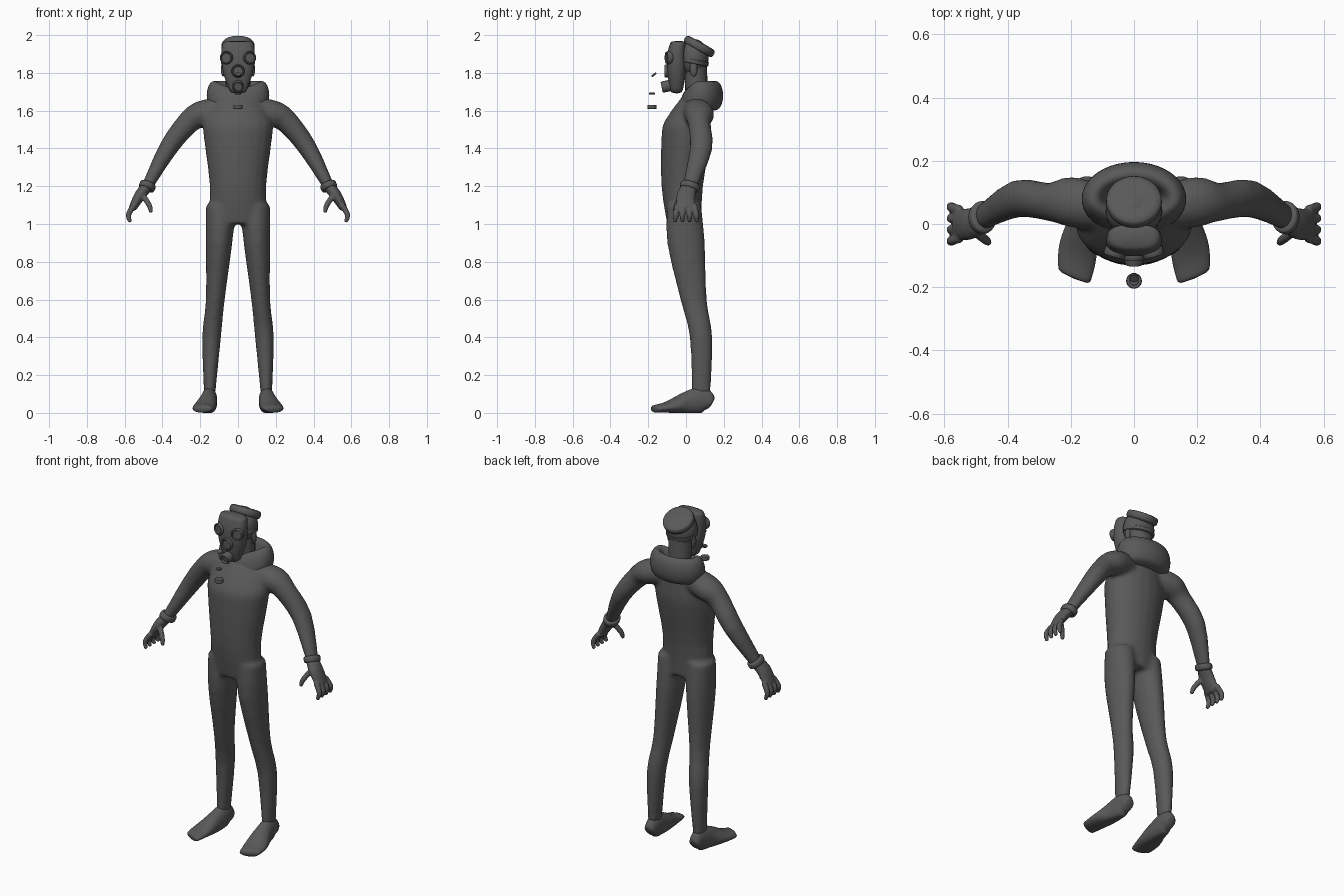
import bpy
import bmesh
import math
from mathutils import Matrix, Vector

cube = bpy.data.objects.get("Cube")
if cube:
    bpy.data.objects.remove(cube, do_unlink=True)

shade = 0.1
colour = (shade, shade, shade, 1)
grey = bpy.data.materials.new("dark_grey")
grey.use_nodes = True
grey.diffuse_color = colour
grey.node_tree.nodes["Principled BSDF"].inputs["Base Color"].default_value = colour

X_AXIS, Y_AXIS, Z_AXIS = Matrix.Identity(3)


def spline(keys, steps):
    """Pass a smooth curve through the key rings, radii included."""
    keys = [Vector(key) for key in keys]
    padded = [keys[0], *keys, keys[-1]]
    result = []
    for a, b, c, d in zip(padded, padded[1:], padded[2:], padded[3:]):
        for step in range(steps):
            t = step / steps
            result.append(b + (c - a) * t / 2
                          + (a * 2 - b * 5 + c * 4 - d) * t ** 2 / 2
                          + (b * 3 - c * 3 + d - a) * t ** 3 / 2)
    return result + [keys[-1]]


def rounded(value, power):
    return math.copysign(abs(value) ** power, value)


def loft(bm, keys, ref=Y_AXIS, axis=None, sides=20, power=1, steps=3):
    """Skin rings along a path; a key is x, y, z, radius along ref, radius across."""
    points = spline(keys, steps)
    centres = [point.to_3d() for point in points]
    rings = []
    for i, point in enumerate(points):
        before = centres[max(i - 1, 0)]
        after = centres[min(i + 1, len(centres) - 1)]
        tangent = (axis or after - before).normalized()
        along = (ref - tangent * ref.dot(tangent)).normalized()
        across = along.cross(tangent)
        ring = []
        for side in range(sides):
            angle = math.tau * side / sides
            u = rounded(math.cos(angle), power) * point[3]
            v = rounded(math.sin(angle), power) * point[4]
            ring.append(bm.verts.new(centres[i] + along * u + across * v))
        rings.append(ring)
    for low, high in zip(rings, rings[1:]):
        for side in range(sides):
            following = (side + 1) % sides
            bm.faces.new((low[side], low[following], high[following], high[side]))
    bm.faces.new(reversed(rings[0]))
    bm.faces.new(rings[-1])


def puck(bm, centre, direction, radius, height, squash=1, lens=False):
    """Short disc with bevelled rims and, for a lens, a recessed face."""
    axis = Vector(direction).normalized()
    profile = [(0, .9), (.2, 1), (.8, 1), (1, .9)]
    if lens:
        profile += [(1, .8), (.8, .7)]
    keys = []
    for level, scale in profile:
        place = Vector(centre) + axis * height * (level - .5)
        keys.append((*place, radius * scale, radius * scale * squash))
    loft(bm, keys, ref=X_AXIS, axis=axis, steps=1)


def ellipsoid(bm, centre, radii):
    matrix = Matrix.LocRotScale(Vector(centre), None, Vector(radii))
    bmesh.ops.create_uvsphere(bm, u_segments=24, v_segments=12, radius=1, matrix=matrix)


def finger(bm, root, joint, tip):
    thick, thin = .015, .01
    loft(bm, [(*root, thick, thick), (*joint, thick, thick), (*tip, thin, thin)], sides=10)


def finish(name, bm, mirror=False, voxel=0, subsurf=False):
    bmesh.ops.recalc_face_normals(bm, faces=bm.faces)
    mesh = bpy.data.meshes.new(name)
    bm.to_mesh(mesh)
    bm.free()
    mesh.materials.append(grey)
    part = bpy.data.objects.new(name, mesh)
    bpy.context.collection.objects.link(part)
    bpy.ops.object.select_all(action="DESELECT")
    part.select_set(True)
    bpy.context.view_layer.objects.active = part
    if voxel or subsurf:
        bpy.ops.object.shade_smooth()
    else:
        bpy.ops.object.shade_smooth_by_angle()
    if mirror:
        modifier = part.modifiers.new("mirror", "MIRROR")
        modifier.use_mirror_merge = False
    if voxel:
        modifier = part.modifiers.new("blend", "REMESH")
        modifier.voxel_size = voxel
        modifier.use_smooth_shade = True
        modifier = part.modifiers.new("relax", "SMOOTH")
        modifier.iterations = 5
    if subsurf:
        part.modifiers.new("round", "SUBSURF")


# Suit: torso, leg and arm blended into one skin
wrist = Vector((.48, .02, 1.2))
bm = bmesh.new()
loft(bm, [(0, -.01, 1, .09, .16), (0, -.02, 1.2, .11, .15), (0, 0, 1.45, .13, .18),
          (0, .01, 1.55, .12, .18), (0, .06, 1.7, .06, .1)], axis=Z_AXIS)
loft(bm, [(.09, -.01, 1.1, .09, .08), (.1, 0, .9, .1, .07), (.12, .04, .6, .07, .05),
          (.14, .08, .4, .06, .05), (.15, .08, .1, .05, .03)], axis=Z_AXIS)
loft(bm, [(.1, .05, 1.6, .07, .07), (.2, .07, 1.58, .08, .07), (.27, .07, 1.53, .06, .06),
          (.37, .08, 1.4, .06, .05), (*wrist, .04, .03)])
finish("suit", bm, mirror=True, voxel=.012)

# Feet with flat soles and a slanted toe line
bm = bmesh.new()
loft(bm, [(.15, .14, .05, .03, .03), (.15, .09, .07, .07, .04), (.16, 0, .05, .06, .05),
          (.18, -.1, .03, .03, .06), (.19, -.18, .02, .02, .05)], ref=Z_AXIS)
for vert in bm.verts:
    vert.co.z = max(vert.co.z, 0)
    if vert.co.y < 0:
        vert.co.y += (vert.co.x - .17) * .3
finish("feet", bm, mirror=True, subsurf=True)

# Gloves: palm, four spread fingers and a thumb
bm = bmesh.new()
loft(bm, [(*wrist, .04, .03), (.52, 0, 1.15, .05, .03), (.56, 0, 1.08, .05, .02)])
for slot in range(4):
    y = (slot - 1.5) * .03
    finger(bm, (.55, y, 1.1), (.58, y * 1.2, 1.05), (.57, y * 1.3, 1.01))
finger(bm, (.51, -.02, 1.16), (.47, -.05, 1.1), (.46, -.06, 1.06))
finish("gloves", bm, mirror=True, voxel=.005)

# Glove cuffs
bm = bmesh.new()
puck(bm, wrist, (.4, -.3, -1), .045, .04, squash=1.2)
finish("cuffs", bm, mirror=True, subsurf=True)

# Lowered hood: a thick roll around the neck that dips at the front
bm = bmesh.new()
roll = []
for step in range(10):
    angle = math.pi * (step / 6 - .5)
    out = math.cos(angle) * .04
    roll.append((0, .08, 1.68 + math.sin(angle) * .08, .08 + out, .13 + out))
loft(bm, roll, axis=Z_AXIS, steps=1)
for vert in bm.verts:
    vert.co.z -= max(0, .05 - vert.co.y) * .9
finish("hood", bm, subsurf=True)

# Head, neck and ears
bm = bmesh.new()
ellipsoid(bm, (0, .04, 1.88), (.09, .08, .1))
loft(bm, [(0, .06, 1.6, .06, .06), (0, .05, 1.85, .06, .07)], axis=Z_AXIS)
finish("head", bm)
bm = bmesh.new()
ellipsoid(bm, (.08, .04, 1.82), (.01, .02, .04))
finish("ears", bm, mirror=True)

# Flat cap tilted back, and the strap below it
bm = bmesh.new()
puck(bm, (0, .07, 1.94), (0, .5, .9), .09, .05)
finish("cap", bm, subsurf=True)
bm = bmesh.new()
puck(bm, (0, .04, 1.86), (0, .2, 1), .09, .03, squash=.9)
finish("head_strap", bm)

# Face mask, narrowing to the chin
bm = bmesh.new()
loft(bm, [(0, -.05, 1.69, .03, .04), (0, -.05, 1.8, .05, .08), (0, -.05, 1.9, .05, .09),
          (0, -.04, 1.97, .04, .08)], axis=Z_AXIS, power=.75)
finish("mask", bm, subsurf=True)

# Eyepieces with raised rims
bm = bmesh.new()
puck(bm, (.06, -.09, 1.88), (.3, -1, 0), .035, .03, lens=True)
finish("eyepieces", bm, mirror=True)

# Speech valve, breathing filter and loose valve pieces ahead of the mask
ahead = -Y_AXIS
for name, centre, direction, radius, height, lens in (
        ("speech_valve", (0, -.1, 1.81), ahead, .035, .03, True),
        ("filter", (0, -.1, 1.73), (0, -1, -.2), .03, .06, True),
        ("valve_plate", (0, -.18, 1.62), Z_AXIS, .025, .02, False),
        ("valve_washer", (0, -.18, 1.69), Z_AXIS, .015, .01, False),
        ("valve_plug", (0, -.17, 1.79), (0, -.6, .8), .015, .01, False)):
    bm = bmesh.new()
    puck(bm, centre, direction, radius, height, lens=lens)
    finish(name, bm)
